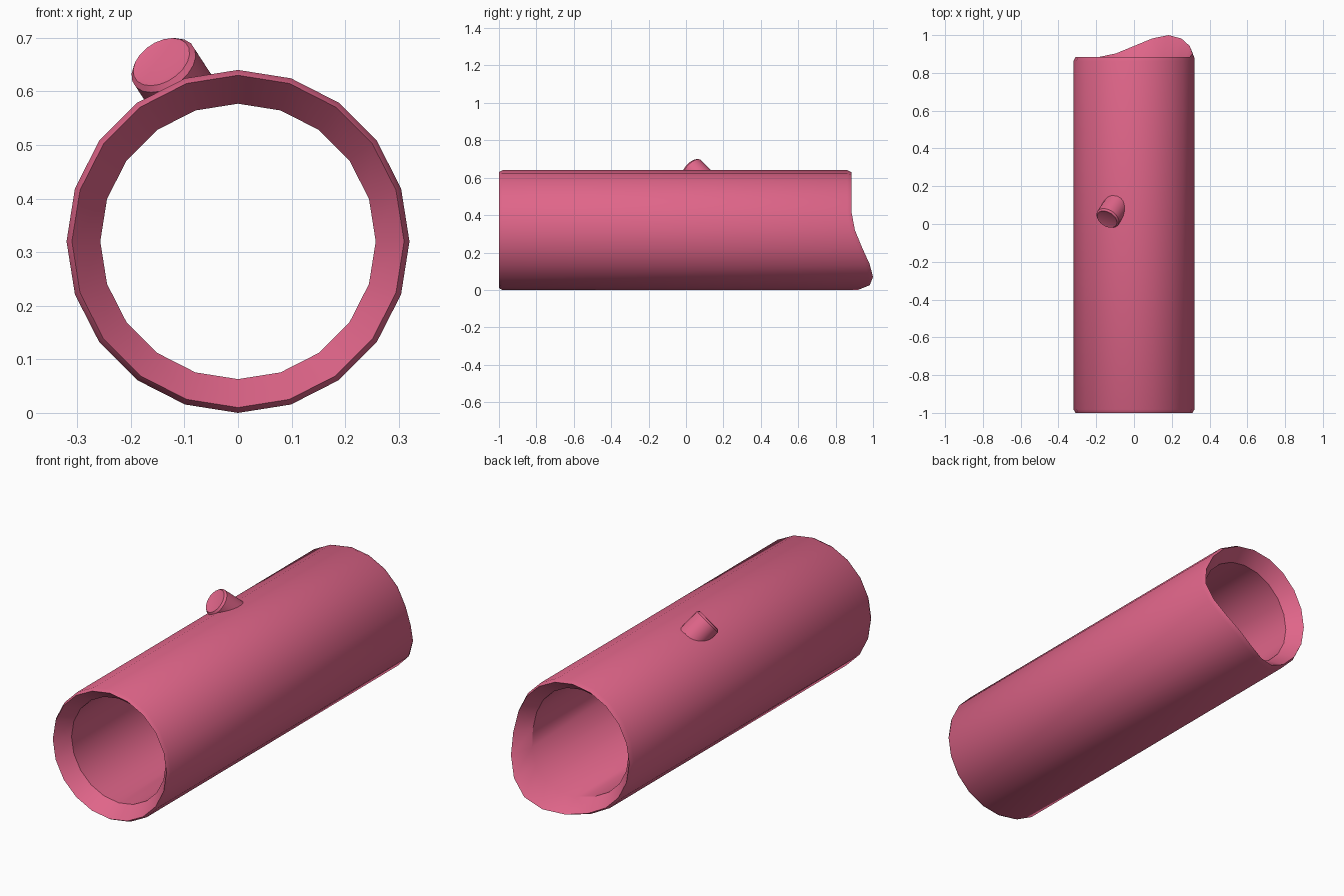
import bpy, bmesh, math
from mathutils import Vector

cube = bpy.data.objects.get("Cube")
if cube:
    bpy.data.objects.remove(cube, do_unlink=True)

SIDES = 20
CENTRE_Z = 0.32

pink = bpy.data.materials.new("rose_pink")
pink.use_nodes = True
colour = (0.74, 0.13, 0.25, 1)
pink.diffuse_color = colour
pink.node_tree.nodes["Principled BSDF"].inputs["Base Color"].default_value = colour


def bridge(bm, a, b):
    for i in range(len(a)):
        j = (i + 1) % len(a)
        bm.faces.new((a[i], a[j], b[j], b[i]))


def finish(bm, name):
    bmesh.ops.recalc_face_normals(bm, faces=bm.faces)
    mesh = bpy.data.meshes.new(name)
    bm.to_mesh(mesh)
    bm.free()
    obj = bpy.data.objects.new(name, mesh)
    bpy.context.collection.objects.link(obj)
    mesh.materials.append(pink)
    bpy.ops.object.select_all(action="DESELECT")
    obj.select_set(True)
    bpy.context.view_layer.objects.active = obj
    bpy.ops.object.shade_smooth_by_angle(angle=math.radians(32))
    return obj


def bulge(angle):
    """Smooth bump of the back rim around its lower left."""
    t = min(abs((angle + 54 + 180) % 360 - 180) / 72, 1)
    return 0.115 * (1 - 3 * t * t + 2 * t ** 3)


# Hollow tube: (radius, y, share of the rim bulge), closed through the inside
profile = [
    (0.31, -1.0, 0), (0.32, -0.982, 0),
    (0.32, 0.862, 1), (0.31, 0.885, 1),
    (0.257, 0.815, 0.6), (0.257, -0.93, 0),
]
bm = bmesh.new()
rings = []
for radius, y, share in profile:
    ring = []
    for i in range(SIDES):
        deg = 360 * i / SIDES
        a = math.radians(deg)
        ring.append(bm.verts.new((radius * math.cos(a), y + share * bulge(deg),
                                  CENTRE_Z + radius * math.sin(a))))
    rings.append(ring)
for k in range(len(rings)):
    bridge(bm, rings[k], rings[(k + 1) % len(rings)])
finish(bm, "tube")

# Slanted peg, its foot trimmed to sit within the tube wall
axis = Vector((-0.65, -1, 1)).normalized()
side = axis.cross(Vector((0, 0, 1))).normalized()
up = side.cross(axis)
tip = Vector((-0.143, 0.025, 0.655))


def peg_ring(bm, radius, depth, trim=False):
    ring = []
    for i in range(SIDES):
        a = math.tau * i / SIDES
        p = tip - axis * depth + radius * (side * math.cos(a) + up * math.sin(a))
        while trim and math.hypot(p.x, p.z - CENTRE_Z) > 0.295:
            p -= axis * 0.002
        ring.append(bm.verts.new(p))
    return ring


bm = bmesh.new()
rings = [peg_ring(bm, 0.066, 0, True), peg_ring(bm, 0.066, 0.01),
         peg_ring(bm, 0.058, 0), peg_ring(bm, 0.047, 0.003)]
for lower, upper in zip(rings, rings[1:]):
    bridge(bm, lower, upper)
bm.faces.new(rings[-1])
bm.faces.new(list(reversed(rings[0])))
finish(bm, "slanted_peg")
